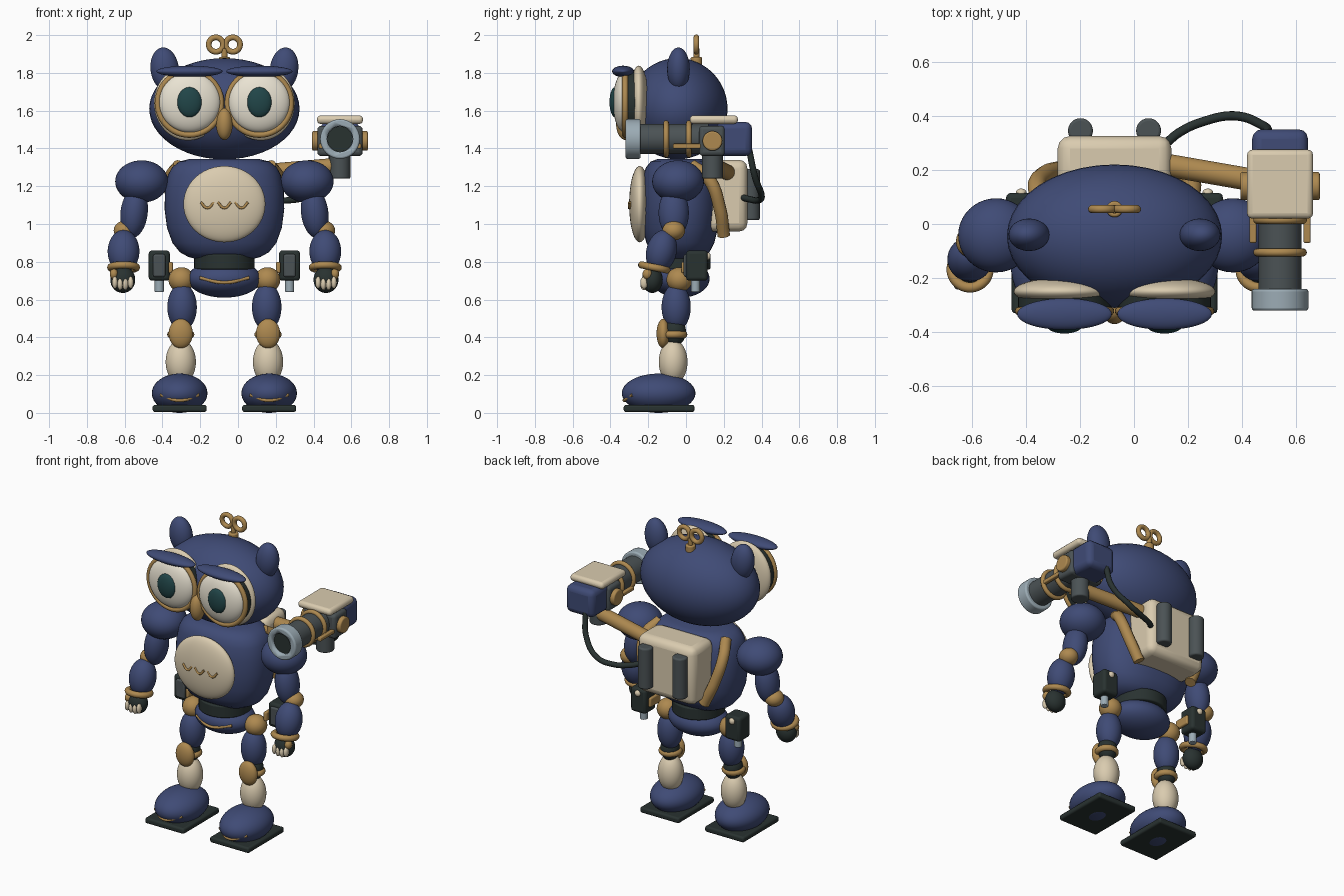
import bpy, bmesh
from math import sin, cos, pi, radians, copysign
from mathutils import Vector

if "Cube" in bpy.data.objects:
    bpy.data.objects.remove(bpy.data.objects["Cube"])

CX = -0.072  # body centre line; the shoulder cannon hangs outside it


def mat(name, c):
    m = bpy.data.materials.new(name)
    m.diffuse_color = (*c, 1)
    m.use_nodes = True
    m.node_tree.nodes["Principled BSDF"].inputs["Base Color"].default_value = m.diffuse_color
    return m


NAVY = mat("navy", (0.05, 0.07, 0.18))
CREAM = mat("cream", (0.70, 0.60, 0.43))
GOLD = mat("brass", (0.42, 0.25, 0.08))
DARK = mat("dark", (0.022, 0.032, 0.03))
SLATE = mat("slate", (0.07, 0.085, 0.09))
STEEL = mat("steel", (0.33, 0.41, 0.46))
WHITE = mat("eye_white", (0.82, 0.77, 0.65))
PUPIL = mat("pupil", (0.015, 0.06, 0.065))


def finish(name, m, smooth=True):
    o = bpy.context.object
    o.name = name
    o.data.materials.append(m)
    if smooth:
        bpy.ops.object.shade_smooth_by_angle(angle=radians(40))
    return o


def ball(name, loc, r, m, rot=(0, 0, 0)):
    bpy.ops.mesh.primitive_uv_sphere_add(segments=40, ring_count=24, location=loc, rotation=rot)
    bpy.context.object.scale = r
    return finish(name, m)


def rod(name, a, b, r, m, bevel=0.008):
    a, b = Vector(a), Vector(b)
    d = b - a
    bpy.ops.mesh.primitive_cylinder_add(vertices=40, radius=r, depth=d.length, location=(a + b) / 2,
                                        rotation=d.to_track_quat('Z', 'Y').to_euler())
    if bevel:
        add_bevel(bpy.context.object, bevel)
    return finish(name, m)


def add_bevel(o, w):
    b = o.modifiers.new("bevel", 'BEVEL')
    b.width, b.segments, b.limit_method = w, 3, 'ANGLE'


def box(name, lo, hi, m, bevel=0.02):
    lo, hi = Vector(lo), Vector(hi)
    bpy.ops.mesh.primitive_cube_add(size=1, location=(lo + hi) / 2)
    o = bpy.context.object
    o.scale = hi - lo
    bpy.ops.object.transform_apply(location=False, rotation=False, scale=True)
    add_bevel(o, bevel)
    return finish(name, m)


def ring(name, loc, R, r, m, rot=(0, 0, 0), scale=(1, 1, 1)):
    bpy.ops.mesh.primitive_torus_add(major_segments=48, minor_segments=14, major_radius=R,
                                     minor_radius=r, location=loc, rotation=rot)
    bpy.context.object.scale = scale
    return finish(name, m)


def tube(name, pts, r, m):
    c = bpy.data.curves.new(name, 'CURVE')
    c.dimensions, c.bevel_depth, c.bevel_resolution, c.use_fill_caps = '3D', r, 4, True
    s = c.splines.new('BEZIER')
    s.bezier_points.add(len(pts) - 1)
    for p, q in zip(s.bezier_points, pts):
        p.co = q
        p.handle_left_type = p.handle_right_type = 'AUTO'
    c.materials.append(m)
    o = bpy.data.objects.new(name, c)
    bpy.context.collection.objects.link(o)
    return o


# torso: rounded-box cross-section swept up a profile of (height, half width)
def torso(profile, cy, ratio, n=56, power=0.85):
    bm = bmesh.new()
    loops = []
    for z, r in profile:
        loops.append([bm.verts.new((CX + r * copysign(abs(cos(t)) ** power, cos(t)),
                                    cy + r * ratio * copysign(abs(sin(t)) ** power, sin(t)), z))
                      for t in (2 * pi * i / n for i in range(n))])
    for a, b in zip(loops, loops[1:]):
        for i in range(n):
            bm.faces.new((a[i], a[(i + 1) % n], b[(i + 1) % n], b[i]))
    bm.faces.new(loops[0][::-1])
    bm.faces.new(loops[-1])
    me = bpy.data.meshes.new("torso")
    bm.to_mesh(me)
    bm.free()
    o = bpy.data.objects.new("torso", me)
    bpy.context.collection.objects.link(o)
    bpy.context.view_layer.objects.active = o
    bpy.ops.object.select_all(action='DESELECT')
    o.select_set(True)
    finish("torso", NAVY)


torso([(0.815, 0.15), (0.825, 0.19), (0.85, 0.235), (0.90, 0.275), (0.98, 0.304), (1.08, 0.317),
       (1.18, 0.314), (1.26, 0.298), (1.30, 0.277), (1.33, 0.24), (1.345, 0.18)], -0.03, 0.655)

# head, beak, wind-up key
ball("head", (CX, -0.045, 1.61), (0.398, 0.265, 0.268), NAVY)
ball("beak", (CX, -0.32, 1.53), (0.044, 0.05, 0.085), GOLD)
rod("key_stem", (CX, 0.055, 1.80), (CX, 0.055, 1.93), 0.016, GOLD, 0)
rod("key_collar", (CX, 0.055, 1.82), (CX, 0.055, 1.885), 0.03, GOLD)

# belly plate with three feather marks
ball("belly_plate", (CX, -0.245, 1.105), (0.217, 0.056, 0.202), CREAM)
for i in (-1, 0, 1):
    x = CX + 0.09 * i
    tube("feather_mark", [(x - 0.035, -0.299 + 0.006 * abs(i), 1.115), (x, -0.301 + 0.004 * abs(i), 1.085),
                          (x + 0.035, -0.299 + 0.006 * abs(i), 1.115)], 0.007, GOLD)

# waist and pelvis
rod("waist", (CX, -0.03, 0.76), (CX, -0.03, 0.84), 0.16, DARK)
ball("pelvis", (CX, -0.03, 0.71), (0.195, 0.155, 0.10), NAVY)
tube("pelvis_trim", [(CX - 0.13, -0.145, 0.715), (CX, -0.185, 0.69), (CX + 0.13, -0.145, 0.715)], 0.009, GOLD)

# backpack
box("backpack", (CX - 0.21, 0.10, 0.96), (CX + 0.21, 0.325, 1.34), CREAM, 0.045)

for s in (-1, 1):
    def P(x, y, z):
        return (CX + s * x, y, z)

    # face
    ball("ear", P(0.316, -0.04, 1.82), (0.075, 0.06, 0.115), NAVY, (0, s * 0.12, 0))
    ball("eye_pad", P(0.193, -0.25, 1.64), (0.18, 0.052, 0.198), CREAM)
    rod("eye_socket", P(0.185, -0.26, 1.64), P(0.185, -0.322, 1.64), 0.172, DARK)
    ring("eye_rim", P(0.185, -0.322, 1.64), 0.168, 0.016, GOLD, (pi / 2, 0, 0))
    ball("eyeball", P(0.184, -0.325, 1.645), (0.163, 0.062, 0.16), WHITE)
    ball("pupil", P(0.185, -0.375, 1.645), (0.066, 0.03, 0.08), PUPIL)
    ball("brow", P(0.185, -0.333, 1.808), (0.175, 0.058, 0.03), NAVY, (0, 0, 0))
    ring("key_loop", P(0.045, 0.055, 1.95), 0.038, 0.015, GOLD, (pi / 2, 0, 0))

    # arm
    ball("shoulder", P(0.438, -0.042, 1.225), (0.14, 0.137, 0.112), NAVY)
    ball("upper_arm", P(0.478, -0.065, 1.06), (0.072, 0.08, 0.135), NAVY, (0, -s * 0.12, 0))
    ball("elbow", P(0.528, -0.065, 0.965), (0.058, 0.06, 0.052), GOLD)
    ball("forearm", P(0.534, -0.13, 0.855), (0.084, 0.08, 0.115), NAVY, (-0.25, 0, 0))
    ring("wrist_band", P(0.534, -0.168, 0.77), 0.068, 0.019, GOLD, (-0.2, 0, 0))
    ball("hand", P(0.538, -0.178, 0.705), (0.066, 0.055, 0.07), DARK)
    ball("thumb", P(0.585, -0.205, 0.735), (0.022, 0.025, 0.028), GOLD)
    for f in (-0.042, -0.014, 0.014, 0.042):
        ball("finger", P(0.538 + f, -0.222, 0.69 - 0.008 * (abs(f) < 0.03)), (0.015, 0.02, 0.032), CREAM)

    # leg
    ball("hip", P(0.228, -0.035, 0.705), (0.068, 0.068, 0.066), GOLD)
    ball("thigh", P(0.224, -0.052, 0.56), (0.078, 0.077, 0.125), NAVY)
    ball("knee_joint", P(0.231, -0.06, 0.43), (0.058, 0.06, 0.075), DARK)
    ring("knee_band", P(0.231, -0.065, 0.415), 0.052, 0.02, GOLD)
    ball("knee_cap", P(0.231, -0.12, 0.42), (0.064, 0.036, 0.078), GOLD)
    ball("shin", P(0.231, -0.068, 0.27), (0.08, 0.076, 0.118), CREAM)
    ball("foot", P(0.237, -0.145, 0.104), (0.147, 0.195, 0.104), NAVY)
    c = CX + s * 0.237
    box("sole", (c - 0.143, -0.33, 0.005), (c + 0.143, 0.045, 0.042), DARK, 0.012)
    tube("toe_trim", [P(0.237 + dx, y, z) for dx, y, z in
                      ((-0.1, -0.282, 0.096), (0, -0.327, 0.066), (0.1, -0.282, 0.096))], 0.009, GOLD)

    # hip pouch with nozzle
    c = CX + s * 0.345
    box("hip_pouch", (c - 0.056, 0.0, 0.70), (c + 0.056, 0.115, 0.86), DARK, 0.018)
    box("pouch_panel", (c - 0.032, -0.012, 0.72), (c + 0.032, 0.03, 0.84), SLATE, 0.01)
    box("pouch_clip", (c - s * 0.06 - 0.012, -0.025, 0.74), (c - s * 0.06 + 0.012, 0.08, 0.80), GOLD, 0.008)
    ball("pouch_button", P(0.345, 0.115, 0.83), (0.02, 0.016, 0.02), CREAM)
    rod("pouch_nozzle", (c, 0.05, 0.64), (c, 0.05, 0.72), 0.024, STEEL, 0.004)

    # pack straps and tanks
    tube("strap", [P(0.24, 0.03, 1.31), P(0.285, 0.12, 1.24), P(0.26, 0.18, 1.08), P(0.20, 0.20, 0.94)],
         0.034, GOLD)
    rod("pack_tank", P(0.126, 0.345, 1.02), P(0.126, 0.345, 1.29), 0.046, SLATE, 0.01)

# cannon support
GX, GZ = 0.54, 1.45
rod("support_arm", (0.08, 0.225, 1.27), (GX, 0.145, 1.31), 0.042, GOLD)
rod("support_post", (GX, 0.14, 1.24), (GX, 0.14, 1.40), 0.055, SLATE)

# cannon barrel with hollow muzzle
rod("barrel", (GX, -0.25, GZ), (GX, 0.12, GZ), 0.08, SLATE, 0.004)
muzzle = rod("muzzle", (GX, -0.32, GZ), (GX, -0.24, GZ), 0.105, STEEL, 0.01)
bore = rod("bore_cutter", (GX, -0.40, GZ), (GX, -0.29, GZ), 0.068, DARK, 0)
bore.hide_render = bore.hide_viewport = True
cut = muzzle.modifiers.new("bore", 'BOOLEAN')
cut.operation, cut.object = 'DIFFERENCE', bore
rod("bore_floor", (GX, -0.298, GZ), (GX, -0.285, GZ), 0.067, DARK, 0)
for y in (-0.105, 0.015):
    ring("barrel_ring", (GX, y, GZ), 0.084, 0.015, GOLD, (pi / 2, 0, 0))

# cannon housing
box("receiver", (GX - 0.12, 0.07, 1.36), (GX + 0.12, 0.205, 1.52), SLATE, 0.02)
box("rear_housing", (GX - 0.103, 0.16, 1.36), (GX + 0.103, 0.35, 1.54), NAVY, 0.035)
box("top_plate", (GX - 0.122, 0.02, 1.53), (GX + 0.122, 0.275, 1.575), CREAM, 0.02)
for s in (-1, 1):
    x = GX + s * 0.1
    box("side_rail", (x - 0.013, -0.07, 1.40), (x + 0.013, 0.09, 1.425), GOLD, 0.006)
    rod("side_cap", (GX + s * 0.10, 0.14, 1.44), (GX + s * 0.147, 0.14, 1.44), 0.052, GOLD)

# cable from the cannon to the backpack
tube("cable", [(0.50, 0.335, 1.39), (0.475, 0.365, 1.25), (0.37, 0.40, 1.15), (0.26, 0.38, 1.125),
               (0.17, 0.34, 1.13), (0.12, 0.30, 1.14)], 0.017, DARK)
